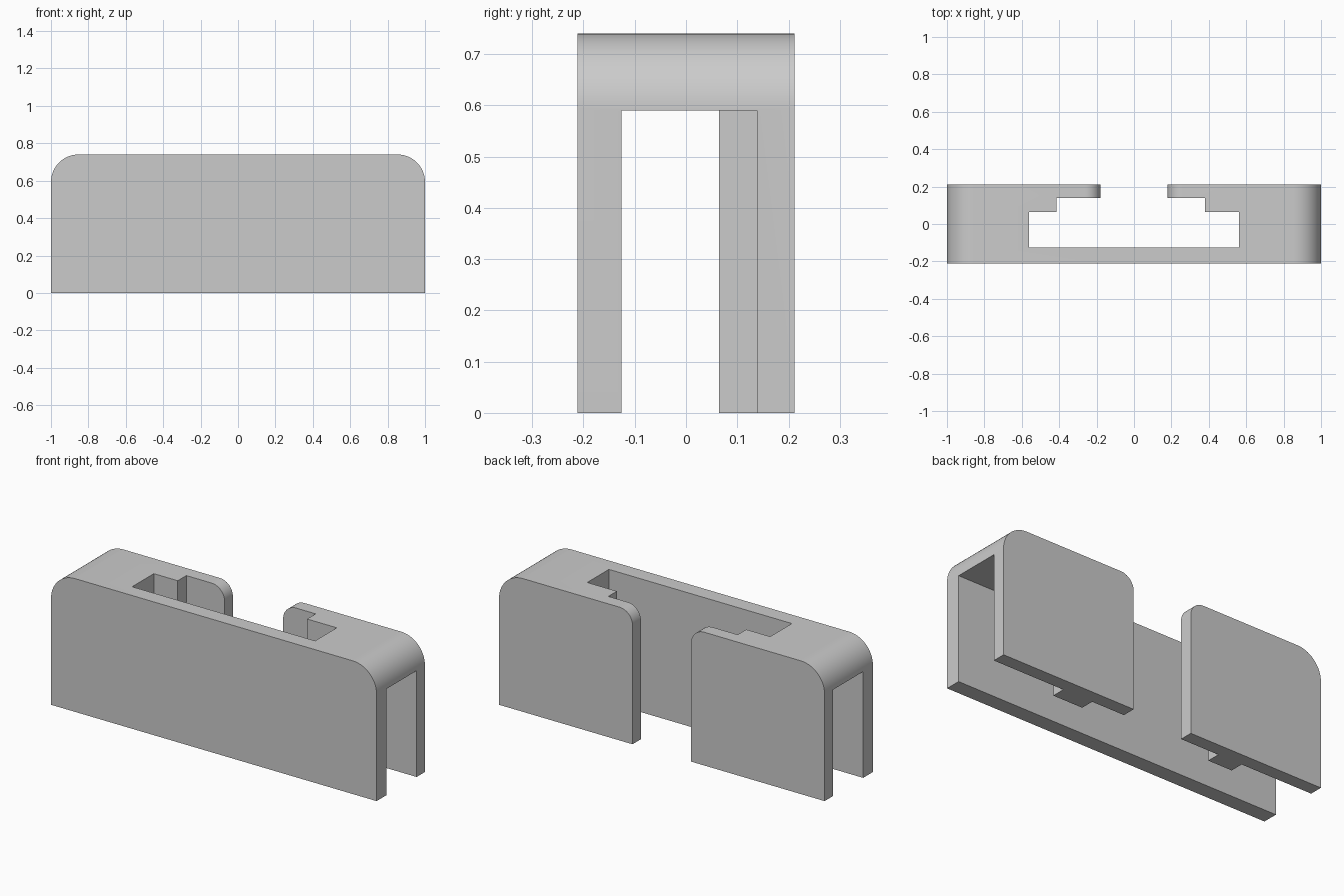
import bpy
import math

cube = bpy.data.objects.get("Cube")
if cube:
    bpy.data.objects.remove(cube, do_unlink=True)

HEIGHT, HALF_DEPTH = 0.74, 0.212
FRONT_INNER, RIB_INNER, BACK_INNER = -0.126, 0.064, 0.139
CEILING, HOLE_END = 0.59, 0.562

grey = bpy.data.materials.new("plain grey")
grey.use_nodes = True
colour = (0.6, 0.6, 0.6, 1)
grey.diffuse_color = colour
grey.node_tree.nodes["Principled BSDF"].inputs["Base Color"].default_value = colour


def prism(name, outline, place, start, end):
    """Extrude a 2D outline from start to end; place maps (a, b, depth) to xyz."""
    n = len(outline)
    verts = [place(a, b, d) for d in (start, end) for a, b in outline]
    faces = [tuple(range(n)), tuple(range(2 * n - 1, n - 1, -1))]
    faces += [(i, i + n, (i + 1) % n + n, (i + 1) % n) for i in range(n)]
    mesh = bpy.data.meshes.new(name)
    mesh.from_pydata(verts, [], faces)
    mesh.materials.append(grey)
    obj = bpy.data.objects.new(name, mesh)
    bpy.context.collection.objects.link(obj)
    bpy.context.view_layer.objects.active = obj
    bpy.ops.object.select_all(action='DESELECT')
    obj.select_set(True)
    bpy.ops.object.mode_set(mode='EDIT')
    bpy.ops.mesh.select_all(action='SELECT')
    bpy.ops.mesh.normals_make_consistent(inside=False)
    bpy.ops.object.mode_set(mode='OBJECT')
    return obj


def along_y(a, b, d):
    return (a, d, b)


def along_z(a, b, d):
    return (a, b, d)


def arc(cx, cz, radius, start, end, steps=14):
    angles = [math.radians(start + (end - start) * i / steps) for i in range(steps + 1)]
    return [(cx + radius * math.cos(t), cz + radius * math.sin(t)) for t in angles]


def rect(x0, x1, y0, y1):
    return [(x0, y0), (x1, y0), (x1, y1), (x0, y1)]


# Clip body: slab with rounded upper corners
r = 0.147
outline = [(-1, 0), (1, 0)]
outline += arc(1 - r, HEIGHT - r, r, 0, 90) + arc(r - 1, HEIGHT - r, r, 90, 180)
body = prism("clip_body", outline, along_y, -HALF_DEPTH, HALF_DEPTH)

# Channels under the bridges at both ends
cutters = [
    prism("channel_cutter_" + side, rect(min(a, b), max(a, b), FRONT_INNER, BACK_INNER),
          along_z, -0.5, CEILING)
    for side, a, b in (("left", HOLE_END, 1.5), ("right", -HOLE_END, -1.5))]

# Stepped central opening, leaving a rib behind each back panel
opening = [(-HOLE_END, FRONT_INNER), (HOLE_END, FRONT_INNER), (HOLE_END, RIB_INNER),
           (0.38, RIB_INNER), (0.38, BACK_INNER), (-0.415, BACK_INNER),
           (-0.415, RIB_INNER), (-HOLE_END, RIB_INNER)]
cutters.append(prism("opening_cutter", opening, along_z, -0.5, 1.5))

# Back slot flaring out to round the upper corners of the panels
s, f = 0.18, 0.08
slot = [(-s, -0.5), (s, -0.5)]
slot += arc(s + f, HEIGHT - f, f, 180, 90) + [(s + f, 1.5), (-s - f, 1.5)]
slot += arc(-s - f, HEIGHT - f, f, 90, 0)
cutters.append(prism("slot_cutter", slot, along_y, 0.1, 0.5))

bpy.context.view_layer.objects.active = body
bpy.ops.object.select_all(action='DESELECT')
body.select_set(True)
for cutter in cutters:
    mod = body.modifiers.new(cutter.name, 'BOOLEAN')
    mod.operation = 'DIFFERENCE'
    mod.solver = 'EXACT'
    mod.object = cutter
    bpy.ops.object.modifier_apply(modifier=mod.name)
for cutter in cutters:
    bpy.data.objects.remove(cutter, do_unlink=True)

bpy.ops.object.shade_smooth_by_angle(angle=math.radians(30))
